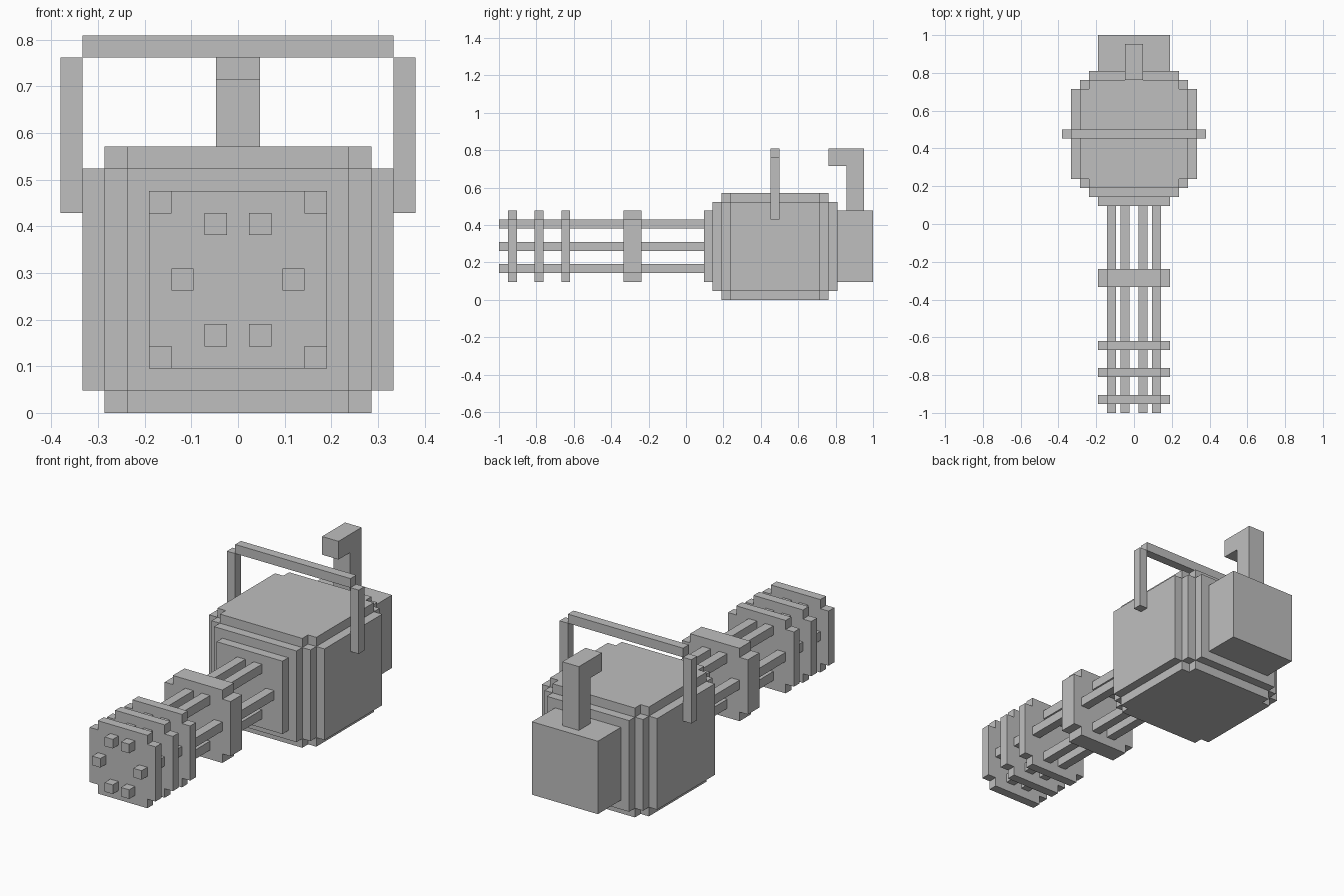
import bpy
import bmesh
from mathutils import Matrix, Vector

U = 1 / 21  # one block of the model

old = bpy.data.objects.get("Cube")
if old:
    bpy.data.objects.remove(old, do_unlink=True)

GREY = (0.52, 0.52, 0.52, 1)
grey = bpy.data.materials.new("plain grey")
grey.use_nodes = True
grey.diffuse_color = GREY
grey.node_tree.nodes["Principled BSDF"].inputs["Base Color"].default_value = GREY


def finish(name, bm):
    """Turn a bmesh in block units into a named grey object."""
    bmesh.ops.scale(bm, vec=(U, U, U), verts=bm.verts)
    bmesh.ops.recalc_face_normals(bm, faces=bm.faces)
    mesh = bpy.data.meshes.new(name)
    bm.to_mesh(mesh)
    bm.free()
    mesh.materials.append(grey)
    obj = bpy.data.objects.new(name, mesh)
    bpy.context.collection.objects.link(obj)
    return obj


def box(name, x, y, z):
    """Box between the given (low, high) limits."""
    bm = bmesh.new()
    size = Vector((x[1] - x[0], y[1] - y[0], z[1] - z[0]))
    centre = Vector((sum(x), sum(y), sum(z))) / 2
    bmesh.ops.create_cube(bm, size=1, matrix=Matrix.Translation(centre) @ Matrix.Diagonal(size).to_4x4())
    return finish(name, bm)


def stepped(name, corner, thickness, placement):
    """Extrude an outline whose stepped corner repeats in all four quadrants."""
    back = corner[::-1]
    outline = (corner + [(-a, b) for a, b in back]
               + [(-a, -b) for a, b in corner] + [(a, -b) for a, b in back])
    bm = bmesh.new()
    face = bm.faces.new([bm.verts.new((a, b, 0)) for a, b in outline])
    new = bmesh.ops.extrude_face_region(bm, geom=[face])["geom"]
    bmesh.ops.translate(bm, vec=(0, 0, thickness),
                        verts=[v for v in new if isinstance(v, bmesh.types.BMVert)])
    bmesh.ops.transform(bm, matrix=placement, verts=bm.verts)
    return finish(name, bm)


# Housing with stepped corners, and a smaller cap above and below
body_corner = [(7, 5), (6, 5), (6, 6), (5, 6), (5, 7)]
cap_corner = [(6, 5), (5, 5), (5, 6)]
stepped("housing", body_corner, 10, Matrix.Translation((0, 10, 1)))
stepped("housing_bottom_cap", cap_corner, 1, Matrix.Translation((0, 10, 0)))
stepped("housing_top_cap", cap_corner, 1, Matrix.Translation((0, 10, 11)))

# Square plate at the front and motor block at the back
box("front_plate", (-4, 4), (2, 3), (2, 10))
box("motor_block", (-4, 4), (17, 21), (2, 10))

# Six barrels in a ring
for row, x, z in (("upper", 1, 8.5), ("middle", 2.5, 6), ("lower", 1, 3.5)):
    for side, s in (("left", 1), ("right", -1)):
        box(f"{row}_{side}_barrel", (s * x - 0.5, s * x + 0.5), (-21, 2), (z - 0.5, z + 0.5))

# Notched discs that clamp the barrels
ring_corner = [(4, 3), (3, 3), (3, 4)]
upright = Matrix.Rotation(-1.5707963, 4, "X")
for name, y, depth in (("muzzle_disc", -20, 1), ("second_disc", -17, 1),
                       ("third_disc", -14, 1), ("barrel_clamp", -7, 2)):
    stepped(name, ring_corner, depth, Matrix.Translation((0, y, 6)) @ upright)

# Carrying handle over the housing
box("handle_bar", (-7, 7), (9.5, 10.5), (16, 17))
box("handle_left_post", (7, 8), (9.5, 10.5), (9, 16))
box("handle_right_post", (-8, -7), (9.5, 10.5), (9, 16))

# Rear grip: post with a forward overhang
box("rear_grip_post", (-1, 1), (18, 20), (10, 15))
box("rear_grip_top", (-1, 1), (16, 20), (15, 17))
